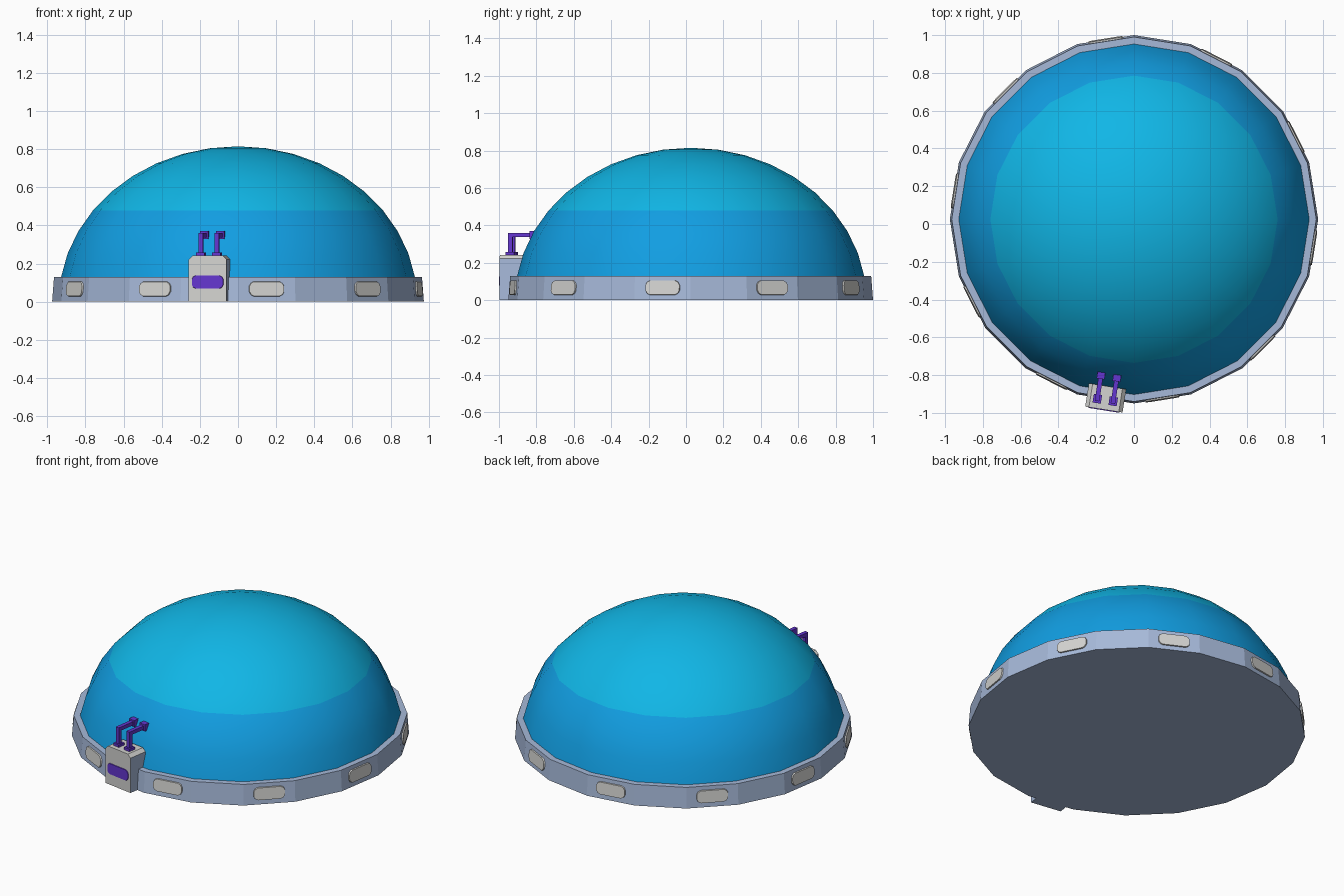
import bpy, bmesh, math
from mathutils import Matrix

if "Cube" in bpy.data.objects:
    bpy.data.objects.remove(bpy.data.objects["Cube"])

N = 20                       # sides of the dome and rim
CY = 0.025                   # dome axis sits slightly back of the origin


def srgb(name, r, g, b):
    m = bpy.data.materials.new(name)
    lin = [((c / 255 + 0.055) / 1.055) ** 2.4 for c in (r, g, b)]
    m.diffuse_color = (*lin, 1)
    m.use_nodes = True
    m.node_tree.nodes["Principled BSDF"].inputs["Base Color"].default_value = m.diffuse_color
    return m


CYAN = srgb("cyan", 16, 182, 230)
BLUE = srgb("blue", 17, 158, 226)
STEEL = srgb("steel_blue", 166, 185, 217)
GREY = srgb("light_grey", 212, 212, 209)
PURPLE = srgb("purple", 100, 54, 208)


def frame(deg):
    """Local x runs along the rim, -y points outward; deg counts from the front."""
    return Matrix.Translation((0, CY, 0)) @ Matrix.Rotation(math.radians(deg), 4, 'Z')


def finish(name, bm, mats, matrix=None, recalc=True):
    if recalc:
        bmesh.ops.recalc_face_normals(bm, faces=bm.faces)
    me = bpy.data.meshes.new(name)
    bm.to_mesh(me)
    bm.free()
    for m in mats:
        me.materials.append(m)
    ob = bpy.data.objects.new(name, me)
    bpy.context.collection.objects.link(ob)
    ob.matrix_world = matrix or frame(0)
    return ob


def lathe(bm, profile):
    """Revolve (radius, z) points; radius 0 closes with a fan. Faces point outward going up."""
    rings = []
    for r, z in profile:
        if r < 1e-6:
            rings.append([bm.verts.new((0, 0, z))] * N)
        else:
            rings.append([bm.verts.new((r * math.sin(2 * math.pi * i / N),
                                        -r * math.cos(2 * math.pi * i / N), z)) for i in range(N)])
    for a, b in zip(rings, rings[1:]):
        for i in range(N):
            j = (i + 1) % N
            bm.faces.new(list(dict.fromkeys((a[i], a[j], b[j], b[i]))))
    return rings


def add_box(bm, x0, x1, y0, y1, z0, z1):
    mat = Matrix.Translation(((x0 + x1) / 2, (y0 + y1) / 2, (z0 + z1) / 2)) @ \
        Matrix.Diagonal((x1 - x0, y1 - y0, z1 - z0, 1))
    return bmesh.ops.create_cube(bm, size=1, matrix=mat)


def plate(name, mat, deg, hw, z0, z1, cut, y_of_z, thick):
    """Thin panel with clipped corners lying on an outward face."""
    zc, hh = (z0 + z1) / 2, (z1 - z0) / 2
    c2 = cut * 0.35
    corner = [(hw, hh - cut), (hw - c2, hh - c2), (hw - cut, hh)]
    pts = corner + [(-x, z) for x, z in reversed(corner)]
    pts += [(-x, -z) for x, z in corner] + [(x, -z) for x, z in reversed(corner)]
    bm = bmesh.new()
    back = [bm.verts.new((x, y_of_z(zc + z) + 0.001, zc + z)) for x, z in pts]
    front = [bm.verts.new((x * 0.98, y_of_z(zc + z) - thick, zc + z * 0.96)) for x, z in pts]
    bm.faces.new(front)
    bm.faces.new(back[::-1])
    for i in range(len(pts)):
        j = (i + 1) % len(pts)
        bm.faces.new((back[i], back[j], front[j], front[i]))
    return finish(name, bm, [mat], frame(deg))


# Dome: ellipsoid cap in 9 degree steps, lighter above 36 degrees
bm = bmesh.new()
prof = [(0.94 * math.cos(math.radians(a)), 0.815 * math.sin(math.radians(a))) for a in range(9, 90, 9)]
lathe(bm, prof + [(0, 0.815)])
for f in bm.faces:
    f.material_index = 0 if f.calc_center_median().z > 0.48 else 1
    f.smooth = True
finish("dome", bm, [CYAN, BLUE], recalc=False)

# Rim: slightly tapered flat-sided ring with a closed base
bm = bmesh.new()
rings = lathe(bm, [(0.975, 0), (0.965, 0.13), (0.927, 0.13)])
bm.faces.new(rings[0][::-1])
finish("base_rim", bm, [STEEL], recalc=False)

# Windows: one on every second rim side
facet = math.cos(math.pi / N)
for k in range(10):
    plate(f"window_{k + 1}", GREY, 9 + 36 * k, 0.093, 0.028, 0.106, 0.024,
          lambda z: -facet * (0.975 - 0.077 * z), 0.008)

# Entrance box: chamfered top, light front and top, steel sides
BOX = -9
bm = bmesh.new()
add_box(bm, -0.1, 0.1, -1.02, -0.895, 0, 0.242)
top = [e for e in bm.edges if all(v.co.z > 0.2 for v in e.verts)
       and abs(e.verts[0].co.x - e.verts[1].co.x) < 0.01]
bmesh.ops.bevel(bm, geom=top, offset=0.02, segments=1, affect='EDGES')
bm.normal_update()
for f in bm.faces:
    n = f.normal
    f.material_index = 0 if n.y < -0.5 or n.z > 0.3 else 1
finish("entrance_box", bm, [GREY, STEEL], frame(BOX))
plate("entrance_panel", PURPLE, BOX, 0.084, 0.068, 0.138, 0.02, lambda z: -1.02, 0.004)

# Pipes: foot, upright, arm back to the dome, end block
for name, x in (("left_pipe", -0.043), ("right_pipe", 0.042)):
    bm = bmesh.new()
    add_box(bm, x - 0.022, x + 0.022, -0.992, -0.946, 0.24, 0.258)
    add_box(bm, x - 0.012, x + 0.012, -0.981, -0.957, 0.258, 0.36)
    add_box(bm, x - 0.012, x + 0.012, -0.957, -0.86, 0.337, 0.36)
    add_box(bm, x - 0.021, x + 0.021, -0.862, -0.822, 0.328, 0.37)
    finish(name, bm, [PURPLE], frame(BOX))
